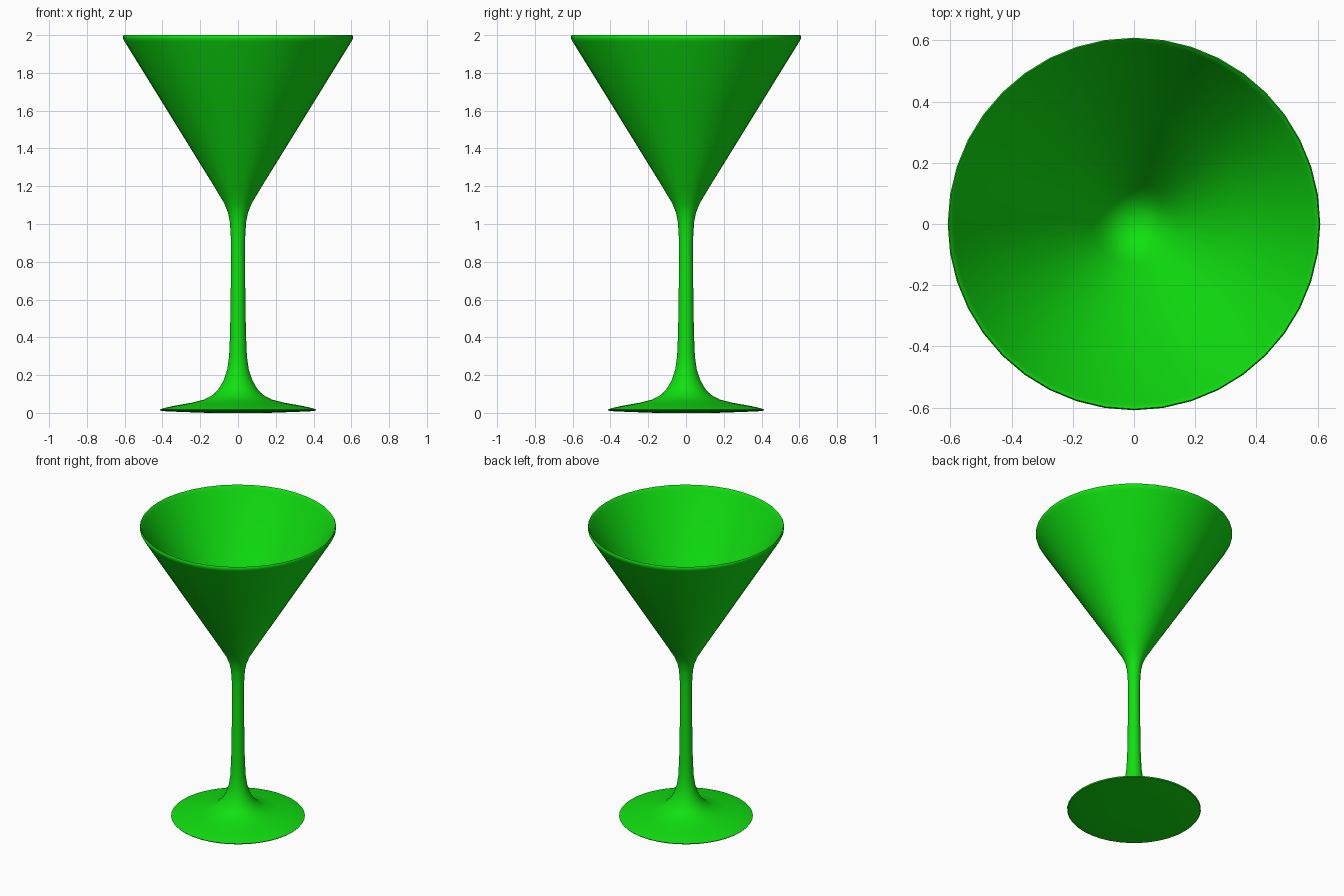
import bpy
import bmesh
import math

cube = bpy.data.objects.get("Cube")
if cube:
    bpy.data.objects.remove(cube, do_unlink=True)

SIDES = 40

green = bpy.data.materials.new("bright_green")
green.use_nodes = True
colour = (0.005, 0.75, 0.005, 1.0)
green.diffuse_color = colour
green.node_tree.nodes["Principled BSDF"].inputs["Base Color"].default_value = colour


def lathe(name, profile):
    """Spin a (radius, height) profile around the z axis."""
    bm = bmesh.new()
    verts = [bm.verts.new((r, 0, z)) for r, z in profile]
    edges = [bm.edges.new(pair) for pair in zip(verts, verts[1:])]
    bmesh.ops.spin(bm, geom=verts + edges, cent=(0, 0, 0), axis=(0, 0, 1),
                   angle=math.tau, steps=SIDES, use_duplicate=False)
    bmesh.ops.remove_doubles(bm, verts=bm.verts, dist=0.0004)
    bmesh.ops.recalc_face_normals(bm, faces=bm.faces)
    mesh = bpy.data.meshes.new(name)
    bm.to_mesh(mesh)
    bm.free()
    mesh.materials.append(green)
    obj = bpy.data.objects.new(name, mesh)
    bpy.context.collection.objects.link(obj)
    bpy.ops.object.select_all(action="DESELECT")
    obj.select_set(True)
    bpy.context.view_layer.objects.active = obj
    bpy.ops.object.shade_smooth_by_angle(angle=math.radians(40))
    return obj


# Underside and flared upper face of the foot
foot = [(0, 0.002), (0.16, 0), (0.38, 0.008), (0.41, 0.012), (0.415, 0.018),
        (0.39, 0.026), (0.34, 0.037), (0.25, 0.053), (0.18, 0.07),
        (0.13, 0.097), (0.1, 0.13), (0.075, 0.175), (0.057, 0.23)]
# Slender stem
stem = [(0.047, 0.3), (0.042, 0.42), (0.039, 0.6), (0.037, 0.8),
        (0.038, 0.93), (0.043, 1.01), (0.053, 1.06)]
# Outer wall, rim, inner wall and rounded bottom of the bowl
bowl = [(0.073, 1.11), (0.1, 1.155), (0.13, 1.205), (0.365, 1.585),
        (0.6, 1.965), (0.608, 1.98), (0.609, 1.994), (0.605, 2.0),
        (0.598, 1.994), (0.59, 1.975), (0.355, 1.595), (0.135, 1.235),
        (0.11, 1.197), (0.08, 1.165), (0.045, 1.143), (0, 1.135)]

lathe("cocktail_glass", foot + stem + bowl)
